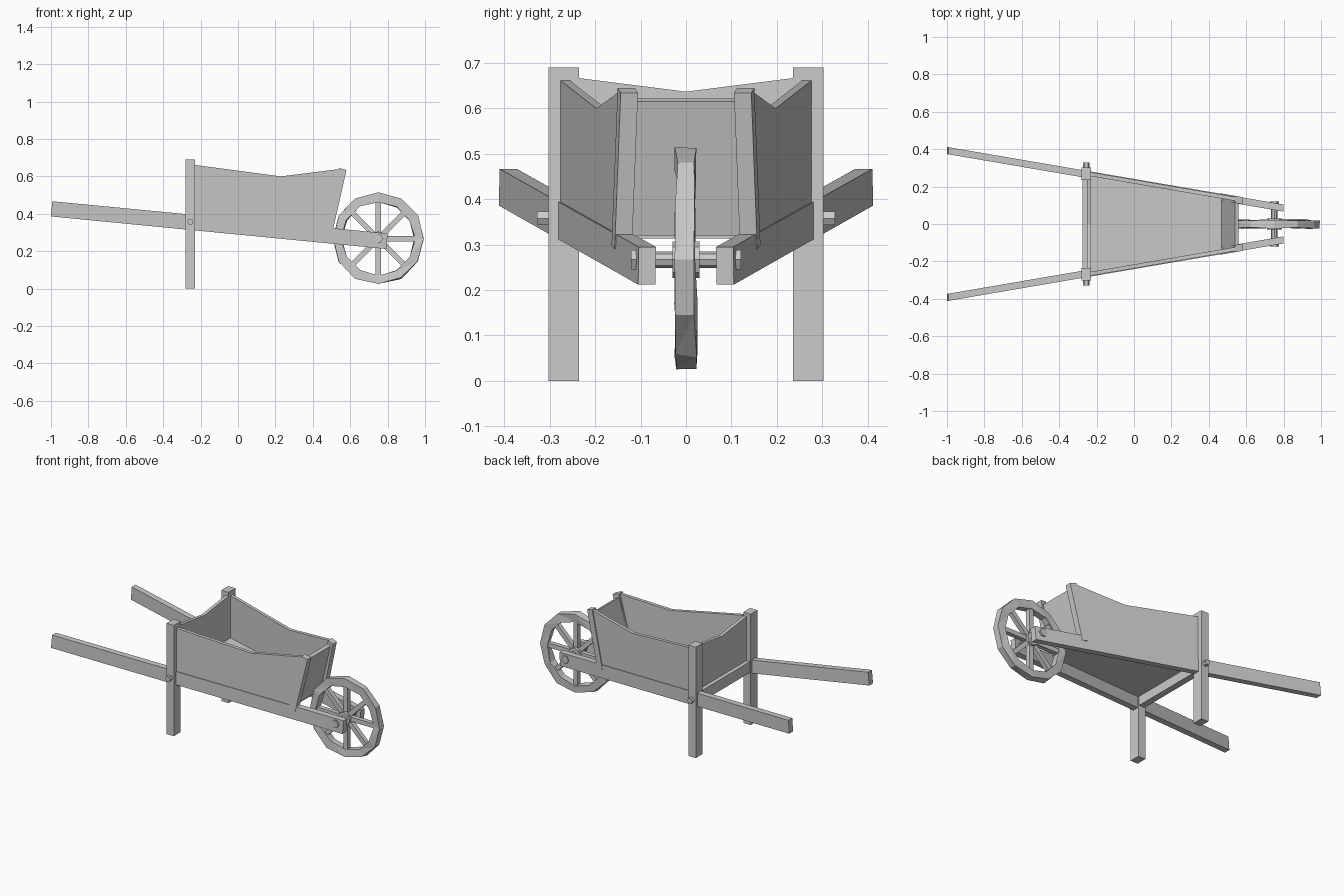
import bpy, math, random
from mathutils import Matrix, Vector

if "Cube" in bpy.data.objects:
    bpy.data.objects.remove(bpy.data.objects["Cube"])

random.seed(4)


def make(name, verts, faces, mirror=False):
    me = bpy.data.meshes.new(name)
    me.from_pydata([tuple(v) for v in verts], [], faces)
    ob = bpy.data.objects.new(name, me)
    bpy.context.collection.objects.link(ob)
    if mirror:
        m = ob.modifiers.new("Mirror", 'MIRROR')
        m.use_axis = (False, True, False)
        m.use_mirror_merge = False
    return ob


def prism(name, a, b, mirror=False):
    """Solid between two matching outlines."""
    n = len(a)
    faces = [tuple(range(n))[::-1], tuple(range(n, 2 * n))]
    faces += [(i, (i + 1) % n, n + (i + 1) % n, n + i) for i in range(n)]
    return make(name, list(a) + list(b), faces, mirror)


def rail_y(x):
    """Centre line of the converging handles, seen from above."""
    return 0.393 - 0.171 * (x + 1)


def rail_top(x):
    return 0.467 - 0.0956 * (x + 1)


def along_rail(name, pts, inner, outer):
    """xz outline given thickness around the rail line, on both sides."""
    return prism(name, [(x, rail_y(x) + outer, z) for x, z in pts],
                 [(x, rail_y(x) + inner, z) for x, z in pts][:], True)


def box(name, lo, hi, mirror=False):
    (x0, y0, z0), (x1, y1, z1) = lo, hi
    ring = [(x0, y0), (x1, y0), (x1, y1), (x0, y1)]
    return prism(name, [(x, y, z0) for x, y in ring],
                 [(x, y, z1) for x, y in ring], mirror)


def rod(name, x, z, r, y0, y1, n, mirror=False):
    ring = [(x + r * math.cos(math.tau * i / n), z + r * math.sin(math.tau * i / n))
            for i in range(n)]
    return prism(name, [(p, y0, q) for p, q in ring],
                 [(p, y1, q) for p, q in ring], mirror)


# Long handles that run forward to the axle
along_rail("handle_rails", [(-1.0, 0.386), (0.793, 0.212), (0.8, 0.295), (-0.993, 0.467)],
           -0.019, 0.019)

# Legs with cross bar and bolts
box("legs", (-0.28, 0.236, 0), (-0.23, 0.303, 0.69), True)
box("leg_cross_bar", (-0.275, -0.25, 0.325), (-0.235, 0.25, 0.393))
rod("leg_bolts", -0.255, 0.358, 0.017, 0.28, 0.328, 6, True)

# Tray sides with a dipped top edge
along_rail("tray_sides", [(-0.235, rail_top(-0.235) - 0.03), (0.47, rail_top(0.47) - 0.03),
                          (0.55, 0.64), (0.23, 0.60), (-0.235, 0.662)], -0.006, 0.015)

# Slanted front corner posts
along_rail("tray_front_posts", [(0.462, 0.30), (0.502, 0.29), (0.58, 0.634), (0.541, 0.645)],
           -0.017, 0.021)

# Slanted front board
front = [(0.465, 0.325), (0.485, 0.32), (0.56, 0.615), (0.54, 0.622)]
prism("tray_front", [(x, -0.125, z) for x, z in front], [(x, 0.125, z) for x, z in front])

# Back board with a shallow V top
back = [(-0.26, 0.385), (0.26, 0.385), (0.26, 0.67), (0, 0.637), (-0.26, 0.67)]
prism("tray_back", [(-0.25, y, z) for y, z in back], [(-0.23, y, z) for y, z in back])

# Floor following the slope of the rails
plan = [(-0.245, -1), (0.48, -1), (0.48, 1), (-0.245, 1)]
prism("tray_floor", [(x, s * rail_y(x), rail_top(x) - 0.012) for x, s in plan],
      [(x, s * rail_y(x), rail_top(x) + 0.006) for x, s in plan])

# Wheel: rough hewn rim
WX, WZ, N = 0.75, 0.267, 12
verts = []
for i in range(N):
    a = math.tau * i / N
    for r, y in ((0.245, -0.021), (0.245, 0.021), (0.196, 0.021), (0.196, -0.021)):
        rr = r + random.uniform(-0.005, 0.004)
        verts.append((WX + rr * math.cos(a), y + random.uniform(-0.005, 0.005),
                      WZ + rr * math.sin(a)))
faces = []
for i in range(N):
    for k in range(4):
        p, q = 4 * i + k, 4 * i + (k + 1) % 4
        r, s = 4 * ((i + 1) % N) + (k + 1) % 4, 4 * ((i + 1) % N) + k
        faces += [(p, q, r), (p, r, s)]
make("wheel_rim", verts, faces)

# Spokes
for i in range(8):
    spoke = box(f"wheel_spoke_{i + 1}", (0.02, -0.014, -0.014), (0.205, 0.014, 0.014))
    spoke.matrix_world = (Matrix.Translation(Vector((WX, 0, WZ)))
                          @ Matrix.Rotation(i * math.pi / 4, 4, 'Y'))

# Hub, axle and axle nuts
rod("wheel_hub", WX, WZ, 0.04, -0.03, 0.03, 8)
rod("axle", WX, WZ, 0.018, -0.11, 0.11, 8)
rod("axle_nuts", WX, WZ, 0.025, 0.095, 0.121, 6, True)

# Consistent outward normals
import bmesh
for ob in bpy.context.collection.objects:
    bm = bmesh.new()
    bm.from_mesh(ob.data)
    bmesh.ops.recalc_face_normals(bm, faces=bm.faces)
    bm.to_mesh(ob.data)
    bm.free()
